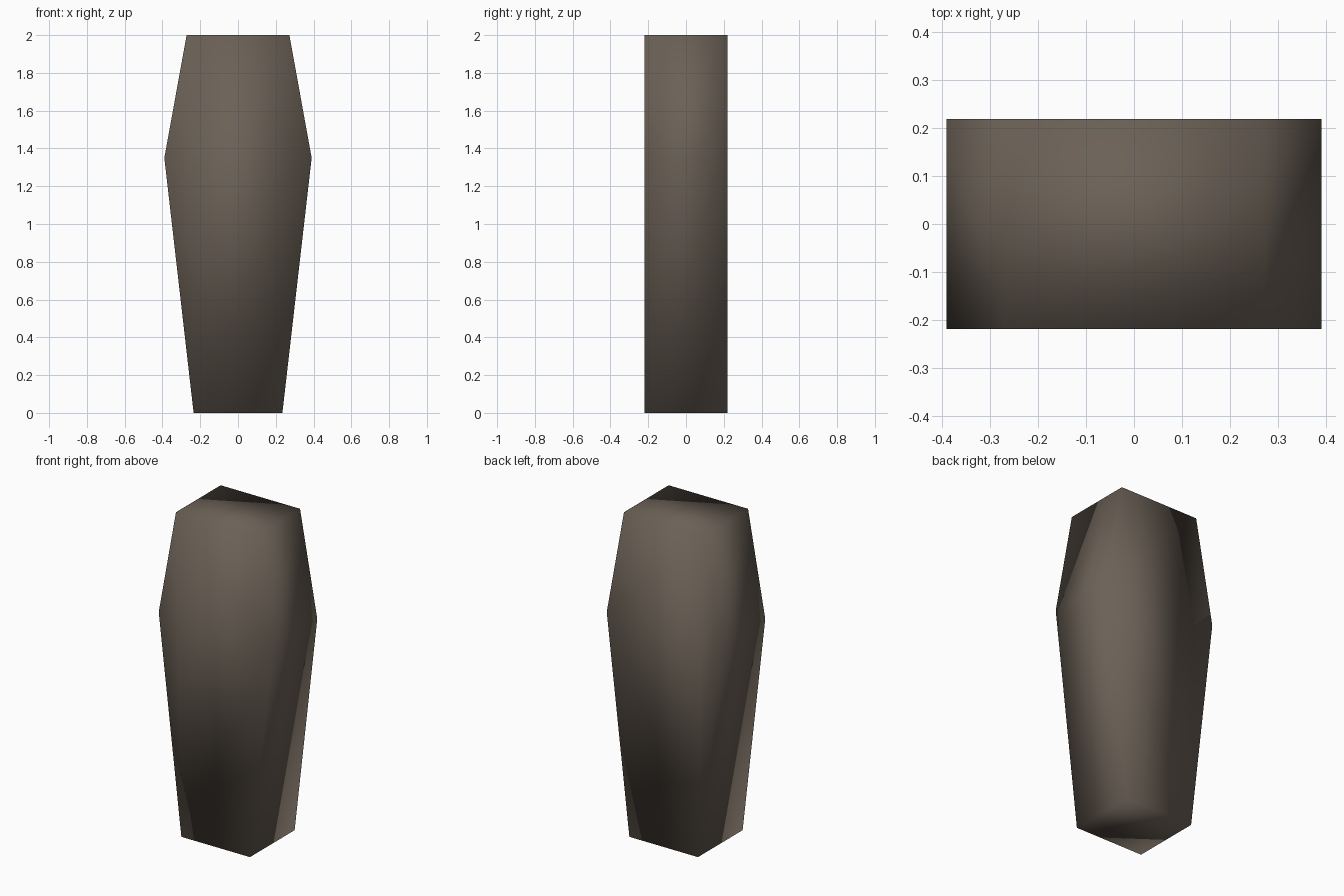
import bpy
import bmesh

if "Cube" in bpy.data.objects:
    bpy.data.objects.remove(bpy.data.objects["Cube"])

# Dark weathered wood
wood = bpy.data.materials.new("dark_wood")
wood.diffuse_color = (0.147, 0.118, 0.093, 1.0)
wood.use_nodes = True
wood.node_tree.nodes["Principled BSDF"].inputs["Base Color"].default_value = wood.diffuse_color

# Right half of the six-sided outline (x, z), mirrored to the left
half = [(0.235, 0.0), (0.39, 1.35), (0.272, 2.0)]
outline = half + [(-x, z) for x, z in reversed(half)]
depth = 0.437

# Casket body: outline extruded from front to back
bm = bmesh.new()
front = bm.faces.new([bm.verts.new((x, -depth / 2, z)) for x, z in outline])
back = bmesh.ops.extrude_face_region(bm, geom=[front], use_keep_orig=True)
bmesh.ops.translate(bm, vec=(0, depth, 0),
                    verts=[g for g in back["geom"] if isinstance(g, bmesh.types.BMVert)])
bmesh.ops.recalc_face_normals(bm, faces=bm.faces)
for face in bm.faces:
    face.smooth = True

mesh = bpy.data.meshes.new("casket_body")
bm.to_mesh(mesh)
bm.free()
mesh.materials.append(wood)
body = bpy.data.objects.new("casket_body", mesh)
bpy.context.collection.objects.link(body)
